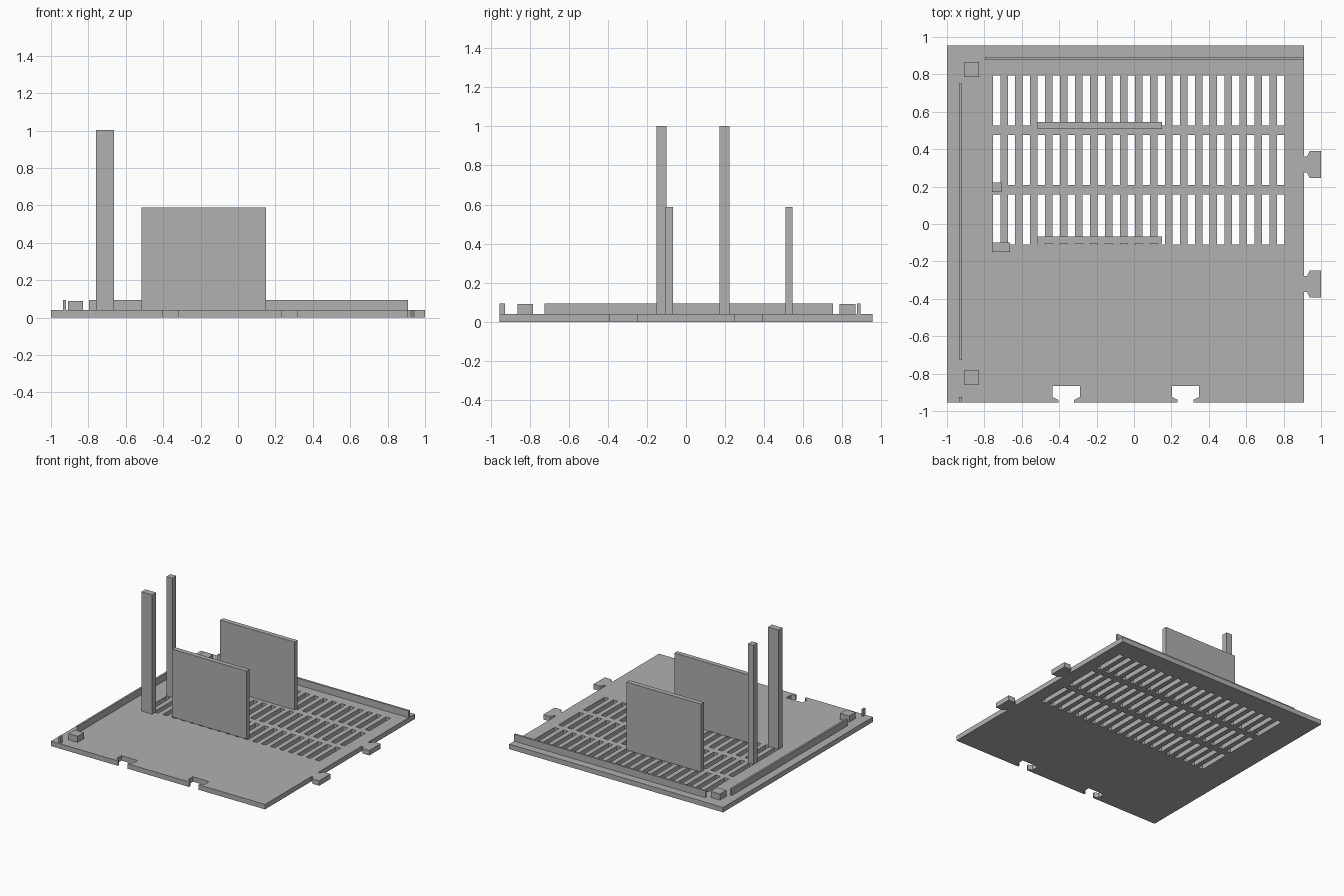
import bpy, bmesh

if "Cube" in bpy.data.objects:
    bpy.data.objects.remove(bpy.data.objects["Cube"])

T = 0.04  # plate thickness

grey = bpy.data.materials.new("plain_grey")
grey.diffuse_color = (0.44, 0.44, 0.44, 1)
grey.use_nodes = True
grey.node_tree.nodes["Principled BSDF"].inputs["Base Color"].default_value = grey.diffuse_color


def box(name, x0, x1, y0, y1, z1, z0=T):
    bm = bmesh.new()
    bmesh.ops.create_cube(bm, size=1)
    for v in bm.verts:
        v.co = (x1 if v.co.x > 0 else x0,
                y1 if v.co.y > 0 else y0,
                z1 if v.co.z > 0 else z0)
    me = bpy.data.meshes.new(name)
    bm.to_mesh(me)
    bm.free()
    me.materials.append(grey)
    ob = bpy.data.objects.new(name, me)
    bpy.context.collection.objects.link(ob)
    return ob


# Flared connector profile: (distance along edge, depth from edge)
KEY = [(-0.0425, 0), (-0.0425, 0.015), (-0.0725, 0.03), (-0.0725, 0.09),
       (0.0725, 0.09), (0.0725, 0.03), (0.0425, 0.015), (0.0425, 0)]

# Base plate outline with front sockets and right-hand tabs
outline = [(-1, -0.955)]
for cx in (-0.3625, 0.2745):
    outline += [(cx + a, -0.955 + d) for a, d in KEY]
outline.append((0.91, -0.955))
for cy in (-0.32, 0.319):
    outline += [(0.91 + d, cy + a) for a, d in KEY]
outline += [(0.91, 0.955), (-1, 0.955)]

# Ventilation slots: three rows of twenty
loops = [outline]
for y in (-0.11, 0.209, 0.527):
    for i in range(20):
        x = -0.755 + i * 0.08
        loops.append([(x, y), (x + 0.04, y), (x + 0.04, y + 0.268), (x, y + 0.268)])

curve = bpy.data.curves.new("plate_profile", 'CURVE')
curve.dimensions = '2D'
curve.fill_mode = 'BOTH'
curve.extrude = T / 2
for pts in loops:
    s = curve.splines.new('POLY')
    s.points.add(len(pts) - 1)
    for p, (x, y) in zip(s.points, pts):
        p.co = (x, y, 0, 1)
    s.use_cyclic_u = True
    s.use_smooth = False
helper = bpy.data.objects.new("plate_profile", curve)
bpy.context.collection.objects.link(helper)
dg = bpy.context.evaluated_depsgraph_get()
mesh = bpy.data.meshes.new_from_object(helper.evaluated_get(dg))
bpy.data.objects.remove(helper)

bm = bmesh.new()
bm.from_mesh(mesh)
bmesh.ops.remove_doubles(bm, verts=bm.verts, dist=1e-5)
bmesh.ops.translate(bm, verts=bm.verts, vec=(0, 0, T / 2))
bmesh.ops.recalc_face_normals(bm, faces=bm.faces)
for f in bm.faces:
    f.smooth = False
    f.material_index = 0
bm.to_mesh(mesh)
bm.free()
mesh.materials.clear()
mesh.materials.append(grey)
plate = bpy.data.objects.new("base_plate", mesh)
bpy.context.collection.objects.link(plate)

# Low rails along the left and back edges
box("left_rail", -0.935, -0.92, -0.725, 0.752, 0.095)
box("left_rail_stub", -0.935, -0.92, -0.955, -0.925, 0.095)
box("back_rail", -0.797, 0.91, 0.876, 0.892, 0.095)

# Corner blocks
box("front_corner_block", -0.91, -0.828, -0.862, -0.783, 0.09)
box("back_corner_block", -0.91, -0.828, 0.786, 0.866, 0.09)

# Upright panels
box("front_panel", -0.515, 0.15, -0.105, -0.067, 0.588)
box("back_panel", -0.515, 0.15, 0.508, 0.546, 0.588)

# Tall posts
box("wide_post", -0.758, -0.662, -0.15, -0.1, 1.003)
box("narrow_post", -0.758, -0.707, 0.172, 0.222, 1.003)
